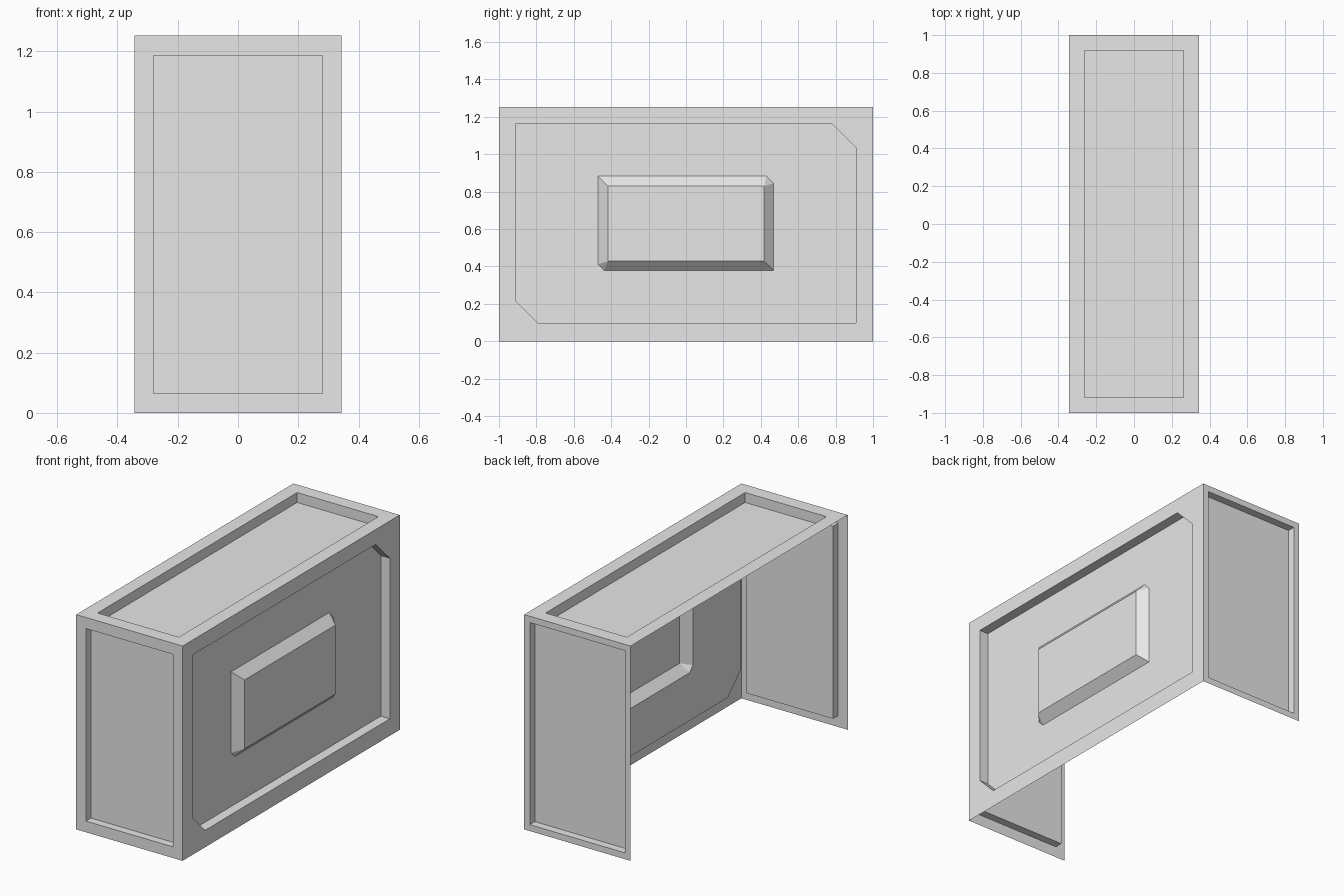
import bpy
import bmesh

cube = bpy.data.objects.get("Cube")
if cube:
    bpy.data.objects.remove(cube, do_unlink=True)

HALF_X, HALF_Y, HEIGHT = 0.343, 1.0, 1.252

grey = bpy.data.materials.new("plain grey")
grey.use_nodes = True
colour = (0.8, 0.8, 0.8, 1)
grey.diffuse_color = colour
grey.node_tree.nodes["Principled BSDF"].inputs["Base Color"].default_value = colour


def ring(u0, u1, v0, v1, depth, low_cut=0, high_cut=0):
    """Rectangle with its lower-left and upper-right corners cut off."""
    outline = [(u0, v0 + low_cut), (u0 + low_cut, v0), (u1, v0),
               (u1, v1 - high_cut), (u1 - high_cut, v1), (u0, v1)]
    return [(u, v, depth) for u, v in outline]


def panel(name, place, rings):
    """Thin sheet made of nested rings, closed by the last one."""
    bm = bmesh.new()
    made = {}

    def vert(point):
        key = tuple(round(c, 5) for c in point)
        if key not in made:
            made[key] = bm.verts.new(place(*point))
        return made[key]

    def face(points):
        verts = list(dict.fromkeys(vert(p) for p in points))
        if len(verts) > 2:
            bm.faces.new(verts)

    for outer, inner in zip(rings, rings[1:]):
        for i in range(len(outer)):
            j = (i + 1) % len(outer)
            face([outer[i], outer[j], inner[j], inner[i]])
    face(rings[-1])

    mesh = bpy.data.meshes.new(name)
    bm.to_mesh(mesh)
    bm.free()
    mesh.materials.append(grey)
    obj = bpy.data.objects.new(name, mesh)
    bpy.context.collection.objects.link(obj)
    return obj


def recessed(half_u, v0, v1, margin_u, margin_v, depth):
    """Flat border around a straight-walled recess."""
    inner = (margin_u - half_u, half_u - margin_u, v0 + margin_v, v1 - margin_v)
    return [ring(-half_u, half_u, v0, v1, 0), ring(*inner, 0), ring(*inner, depth)]


# Long side wall: recess with two cut corners and a bevelled raised block
recess = (-0.908, 0.908, 0.099, 1.165)
panel("side_wall", lambda u, v, d: (HALF_X - d, u, v), [
    ring(-HALF_Y, HALF_Y, 0, HEIGHT, 0),
    ring(*recess, 0, 0.115, 0.13),
    ring(*recess, 0.058, 0.115, 0.13),
    ring(-0.471, 0.469, 0.378, 0.884, 0.058, 0.033, 0.039),
    ring(-0.418, 0.418, 0.428, 0.83, 0.008),
])

# End walls
panel("front_wall", lambda u, v, d: (u, d - HALF_Y, v),
      recessed(HALF_X, 0, HEIGHT, 0.063, 0.065, 0.046))
panel("back_wall", lambda u, v, d: (-u, HALF_Y - d, v),
      recessed(HALF_X, 0, HEIGHT, 0.036, 0.037, 0.046))

# Top; the underside and the other long side stay open
panel("top_cover", lambda u, v, d: (u, v, HEIGHT - d),
      recessed(HALF_X, -HALF_Y, HALF_Y, 0.081, 0.081, 0.058))
